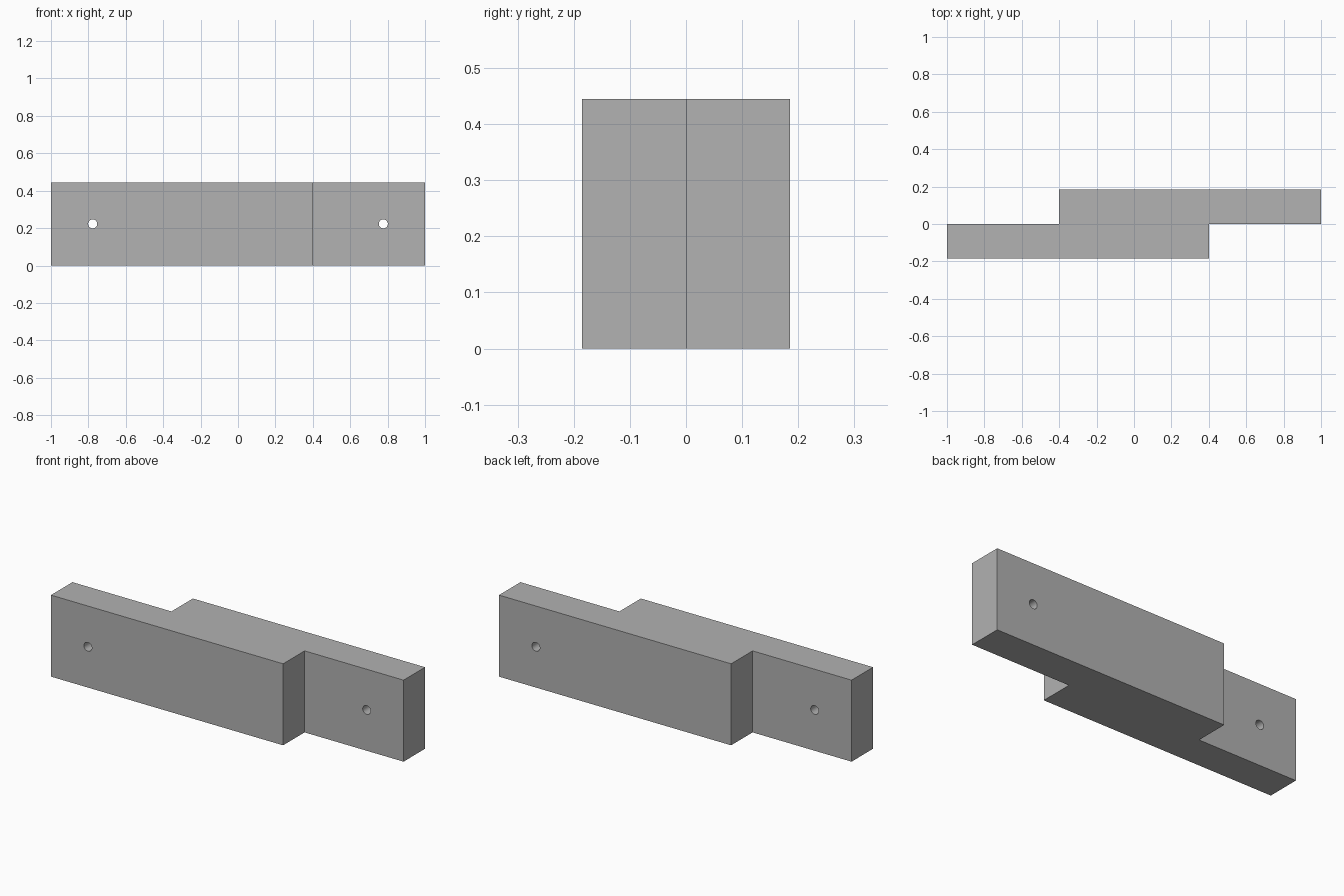
import bpy
import bmesh
import math

cube = bpy.data.objects.get("Cube")
if cube:
    bpy.data.objects.remove(cube, do_unlink=True)

HALF_LENGTH, HALF_DEPTH, HEIGHT = 1.0, 0.185, 0.445
STEP_X = 0.402
HOLE_X, HOLE_RADIUS = 0.777, 0.024

# Plain grey material
grey = bpy.data.materials.new("plain_grey")
grey.use_nodes = True
colour = (0.445, 0.445, 0.445, 1)
grey.diffuse_color = colour
grey.node_tree.nodes["Principled BSDF"].inputs["Base Color"].default_value = colour

# Staggered block: half of the outline, turned half a circle, extruded upward
half = [(-HALF_LENGTH, 0), (-HALF_LENGTH, -HALF_DEPTH),
        (STEP_X, -HALF_DEPTH), (STEP_X, 0)]
outline = half + [(-x, -y) for x, y in half]
bm = bmesh.new()
base = bm.faces.new([bm.verts.new((x, y, 0)) for x, y in outline])
top = bmesh.ops.extrude_face_region(bm, geom=[base])["geom"]
bmesh.ops.translate(bm, vec=(0, 0, HEIGHT),
                    verts=[v for v in top if isinstance(v, bmesh.types.BMVert)])
bmesh.ops.recalc_face_normals(bm, faces=bm.faces)
mesh = bpy.data.meshes.new("staggered_block")
bm.to_mesh(mesh)
bm.free()
mesh.materials.append(grey)
block = bpy.data.objects.new("staggered_block", mesh)
bpy.context.collection.objects.link(block)

# Bolt hole through each thin end
for side in (-1, 1):
    bpy.ops.mesh.primitive_cylinder_add(
        vertices=32, radius=HOLE_RADIUS, depth=1,
        location=(side * HOLE_X, 0, HEIGHT / 2), rotation=(math.pi / 2, 0, 0))
    cutter = bpy.context.object
    cutter.name = "hole_cutter"
    cutter.hide_render = True
    cutter.data.materials.append(grey)
    cut = block.modifiers.new("bolt_hole", 'BOOLEAN')
    cut.operation = 'DIFFERENCE'
    cut.solver = 'EXACT'
    cut.object = cutter
    bpy.context.view_layer.objects.active = block
    bpy.ops.object.modifier_apply(modifier=cut.name)
    bpy.data.objects.remove(cutter, do_unlink=True)

# Smooth hole walls, crisp block edges
bpy.ops.object.select_all(action='DESELECT')
block.select_set(True)
bpy.context.view_layer.objects.active = block
bpy.ops.object.shade_smooth_by_angle(angle=math.radians(30))
